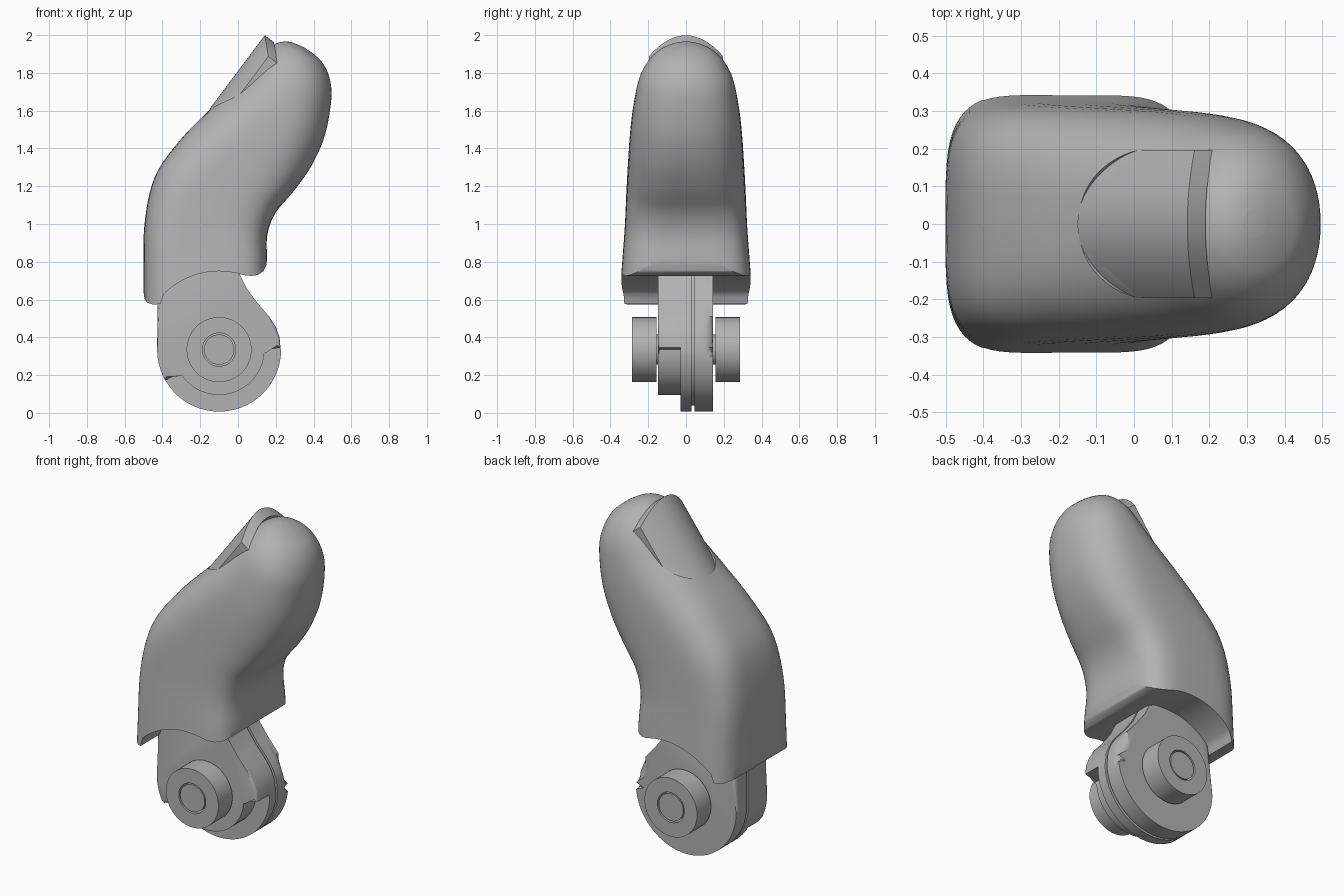
import bpy, bmesh, math
from mathutils import Vector

cube = bpy.data.objects.get("Cube")
if cube:
    bpy.data.objects.remove(cube, do_unlink=True)

grey = bpy.data.materials.new("mid_grey")
grey.use_nodes = True
COLOUR = (0.45, 0.45, 0.45, 1)
grey.diffuse_color = COLOUR
grey.node_tree.nodes["Principled BSDF"].inputs["Base Color"].default_value = COLOUR

PIVOT = (-0.1, 0.335)


def finish(name, bm):
    bmesh.ops.recalc_face_normals(bm, faces=bm.faces)
    mesh = bpy.data.meshes.new(name)
    bm.to_mesh(mesh)
    bm.free()
    mesh.materials.append(grey)
    obj = bpy.data.objects.new(name, mesh)
    bpy.context.collection.objects.link(obj)
    return obj


def activate(obj):
    bpy.ops.object.select_all(action='DESELECT')
    obj.select_set(True)
    bpy.context.view_layer.objects.active = obj


def smooth(obj, angle=35):
    activate(obj)
    bpy.ops.object.shade_smooth_by_angle(angle=math.radians(angle))


def cut(obj, cutter):
    mod = obj.modifiers.new("cut", 'BOOLEAN')
    mod.operation, mod.solver, mod.object = 'DIFFERENCE', 'EXACT', cutter
    activate(obj)
    bpy.ops.object.modifier_apply(modifier=mod.name)
    bpy.data.objects.remove(cutter, do_unlink=True)


def skin(bm, rings, close=False):
    """Bridge equal point rings; cap both ends unless the chain is closed."""
    loops = [[bm.verts.new(p) for p in ring] for ring in rings]
    pairs = list(zip(loops, loops[1:])) + ([(loops[-1], loops[0])] if close else [])
    for a, b in pairs:
        for i in range(len(a)):
            j = (i + 1) % len(a)
            bm.faces.new((a[i], a[j], b[j], b[i]))
    if not close:
        bm.faces.new(loops[0])
        bm.faces.new(loops[-1])


def prism(name, profile, y0, y1, round_y=None, radius=0.0):
    """Extrude an x-z profile along y, optionally rounding the rim at round_y."""
    bm = bmesh.new()
    skin(bm, [[(x, y, z) for x, z in profile] for y in (y0, y1)])
    if round_y is not None:
        rim = [e for e in bm.edges if all(abs(v.co.y - round_y) < 1e-5 for v in e.verts)]
        bmesh.ops.bevel(bm, geom=rim, offset=radius, segments=6, profile=0.5, affect='EDGES')
    return finish(name, bm)


def arc(radius, start, end, steps=32, centre=PIVOT):
    angles = [math.radians(start + (end - start) * i / steps) for i in range(steps + 1)]
    return [(centre[0] + radius * math.cos(a), centre[1] + radius * math.sin(a)) for a in angles]


def spline(rows, steps):
    """Catmull-Rom interpolation through rows of numbers."""
    rows = [Vector(r) for r in rows]
    out = []
    for i in range(len(rows) - 1):
        p0, p1, p2 = rows[max(i - 1, 0)], rows[i], rows[i + 1]
        p3 = rows[min(i + 2, len(rows) - 1)]
        for s in range(steps):
            t = s / steps
            out.append(0.5 * (2 * p1 + (p2 - p0) * t + (2 * p0 - 5 * p1 + 4 * p2 - p3) * t * t
                              + (3 * p1 - p0 - 3 * p2 + p3) * t ** 3))
    return out + [rows[-1]]


# Finger shell: dorsal x, z, palmar x, z, half width, squareness
sections = [
    (-0.5, 0.4, 0.155, 0.55, 0.36, 4.2),
    (-0.5, 0.7, 0.155, 0.78, 0.342, 4.2),
    (-0.495, 1.0, 0.155, 0.94, 0.325, 4.0),
    (-0.44, 1.25, 0.20, 1.06, 0.316, 3.6),
    (-0.31, 1.44, 0.30, 1.18, 0.307, 3.1),
    (-0.15, 1.605, 0.39, 1.31, 0.297, 2.7),
    (-0.01, 1.74, 0.46, 1.47, 0.28, 2.4),
    (0.09, 1.85, 0.494, 1.66, 0.25, 2.2),
    (0.15, 1.92, 0.485, 1.77, 0.205, 2.1),
    (0.20, 1.955, 0.45, 1.85, 0.15, 2),
    (0.25, 1.966, 0.40, 1.90, 0.09, 2),
    (0.29, 1.961, 0.35, 1.935, 0.035, 2),
]
rings = []
for dx, dz, px, pz, w, n in spline(sections, 6):
    d, p = Vector((dx, 0, dz)), Vector((px, 0, pz))
    ring = []
    for i in range(64):
        a = math.tau * i / 64
        c, s = math.cos(a), math.sin(a)
        u = math.copysign(abs(c) ** (2 / n), c)
        v = math.copysign(abs(s) ** (2 / n), s)
        ring.append((d + p) / 2 + (p - d) / 2 * u + Vector((0, w * v, 0)))
    rings.append(ring)
bm = bmesh.new()
skin(bm, rings)
shell = finish("finger_shell", bm)

# Arched lower edge of the shell
lower = [(-0.7, 0.2), (-0.7, 0.64), (-0.5, 0.64), (-0.495, 0.605), (-0.48, 0.583), (-0.45, 0.573),
         (-0.41, 0.577)]
lower += arc(0.415, 135, 72, 24) + [(0.07, 0.725), (0.105, 0.73), (0.135, 0.75), (0.15, 0.78),
                                    (0.155, 0.82), (0.4, 0.82), (0.4, 0.2)]
cut(shell, prism("arch_cutter", lower, -0.6, 0.6))

# Nail: rounded root, straight sides, gently bowed tip, arched across
ALONG, OUT = Vector((0.6, 0, 0.8)), Vector((-0.8, 0, 0.6))
ROOT = Vector((-0.15, 0, 1.61))


def nail_solid(name, low, high):
    bm = bmesh.new()
    strips = []
    for i in range(33):
        y = 0.197 * math.sin(math.pi / 2 * (i / 16 - 1))
        k = (y / 0.2) ** 2
        start = 0.2 - 0.2 * math.sqrt(1 - k)
        end = 0.486 - 0.08 * k
        drop = -0.085 * k
        strips.append([ROOT + ALONG * a + OUT * (h + drop) + Vector((0, y, 0))
                       for a, h in ((start, low), (end, low), (end, high), (start, high))])
    skin(bm, strips)
    return finish(name, bm)


cut(shell, nail_solid("nail_cutter", 0.0, 0.15))
smooth(shell, 40)
nail = nail_solid("nail", -0.06, 0.0)
smooth(nail)

# Knuckle outline shared by its layers
neck = [(0.225, 0.345), (0.22, 0.4), (0.2, 0.455), (0.165, 0.51), (0.1, 0.585), (0.045, 0.66),
        (0.01, 0.73), (-0.01, 0.78), (-0.35, 0.78), (-0.425, 0.7)]
full = neck + arc(0.328, 180, 358, 48)
stepped = neck + arc(0.328, 180, 210, 8) + arc(0.24, 210, 360, 32)
inner = [(-0.1 + (x + 0.1) * 0.88, 0.335 + (z - 0.335) * 0.9) for x, z in full]

smooth(prism("knuckle_front_plate", stepped, -0.147, -0.03, -0.147, 0.015))
smooth(prism("knuckle_middle_plate", full, -0.03, 0.03))
smooth(prism("knuckle_groove", inner, 0.025, 0.05))
smooth(prism("knuckle_back_plate", full, 0.045, 0.143, 0.143, 0.05))

# Axle and hollow end caps
smooth(prism("axle", arc(0.08, 0, 354.375, 63), -0.283, 0.283))
for side, name in ((-1, "front_cap"), (1, "back_cap")):
    bm = bmesh.new()
    loops = [[(x, side * y, z) for x, z in arc(r, 0, 354.375, 63)]
             for r, y in ((0.172, 0.155), (0.172, 0.285), (0.088, 0.285), (0.088, 0.155))]
    skin(bm, loops, close=True)
    smooth(finish(name, bm))
